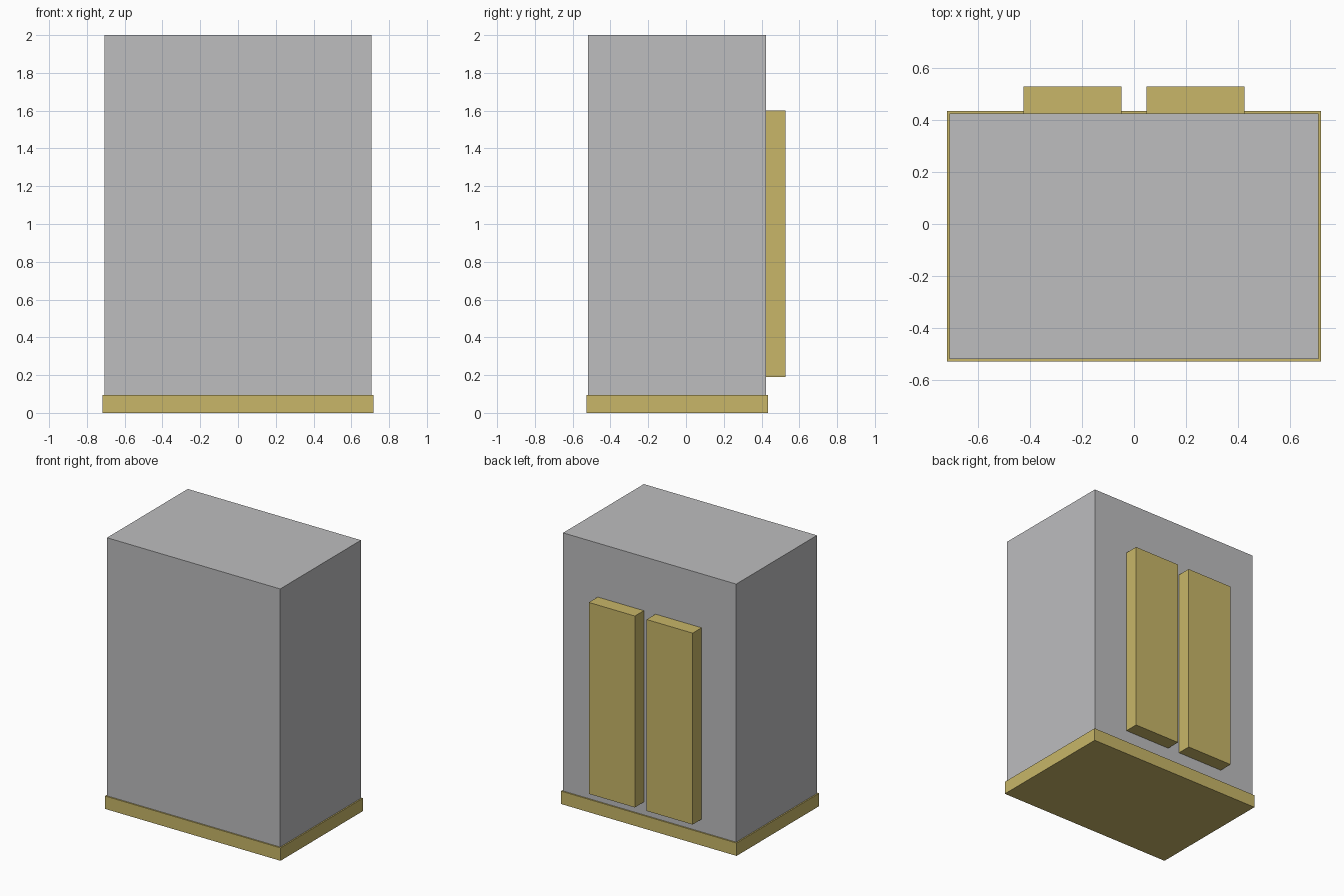
import bpy

default = bpy.data.objects.get("Cube")
if default:
    bpy.data.objects.remove(default, do_unlink=True)


def make_material(name, rgb):
    mat = bpy.data.materials.new(name)
    mat.use_nodes = True
    color = (*rgb, 1.0)
    mat.diffuse_color = color
    mat.node_tree.nodes["Principled BSDF"].inputs["Base Color"].default_value = color
    return mat


def make_box(name, low, high, mat):
    """Axis-aligned box between two corners."""
    bpy.ops.mesh.primitive_cube_add(size=1)
    obj = bpy.context.object
    obj.name = name
    for v in obj.data.vertices:
        v.co = [l + (c + 0.5) * (h - l) for c, l, h in zip(v.co, low, high)]
    obj.data.materials.append(mat)
    return obj


grey = make_material("light grey", (0.51, 0.51, 0.52))
gold = make_material("dull gold", (0.578, 0.468, 0.138))

# Plinth, slightly wider than the cabinet
make_box("base_plinth", (-0.717, -0.528, 0), (0.717, 0.434, 0.095), gold)

# Main cabinet
make_box("cabinet_body", (-0.707, -0.518, 0.095), (0.707, 0.424, 2), grey)

# Pair of raised panels on the back
for side, x in (("left", 0.236), ("right", -0.236)):
    make_box(f"back_panel_{side}", (x - 0.188, 0.424, 0.189),
             (x + 0.188, 0.528, 1.602), gold)
